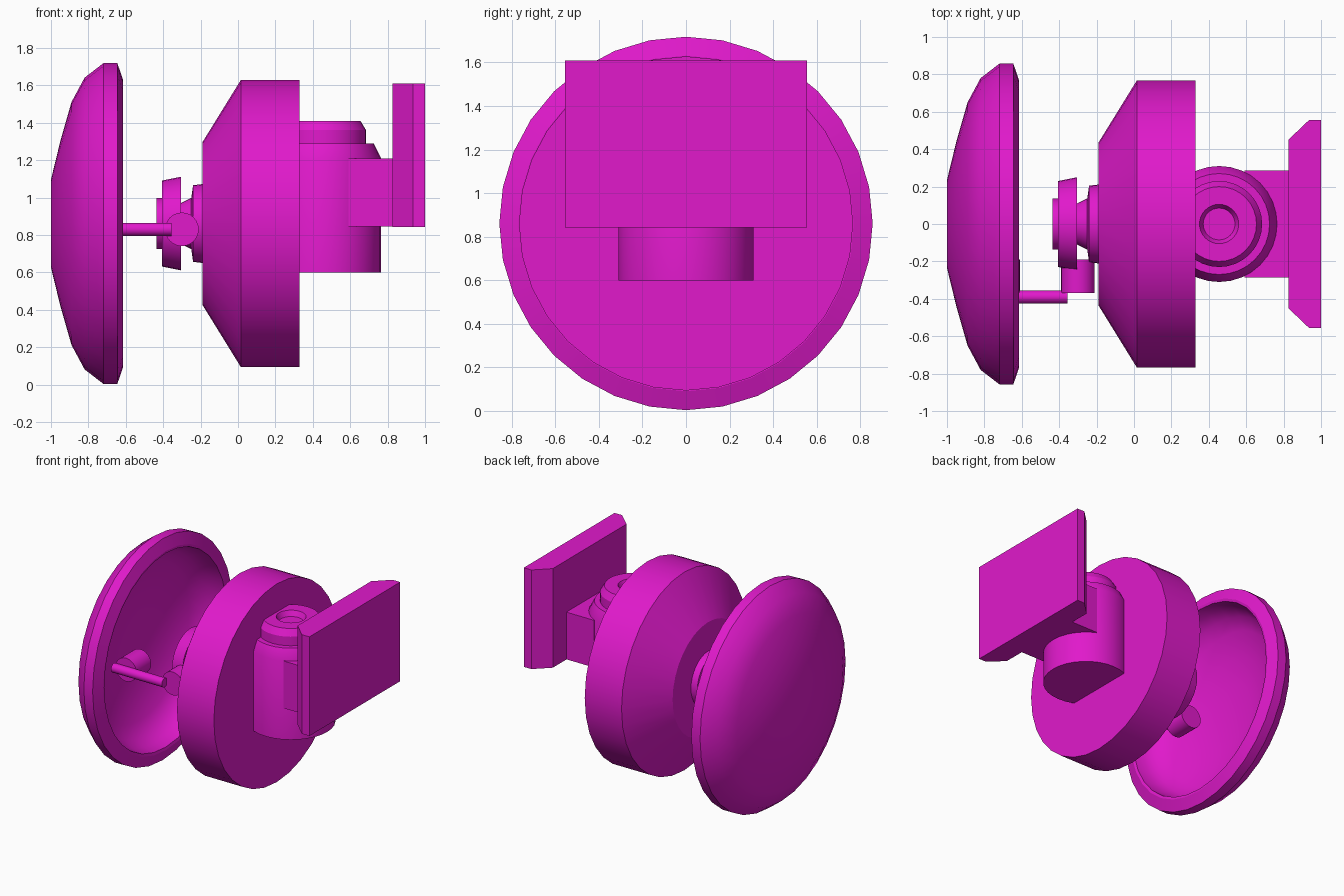
import bpy, bmesh, math
from mathutils import Vector

if "Cube" in bpy.data.objects:
    bpy.data.objects.remove(bpy.data.objects["Cube"])

CZ = 0.861  # height of the main axis

mat = bpy.data.materials.new("magenta")
mat.diffuse_color = (0.75, 0.01, 0.6, 1)
mat.use_nodes = True
mat.node_tree.nodes["Principled BSDF"].inputs["Base Color"].default_value = mat.diffuse_color


def finish(name, bm, smooth=None):
    bmesh.ops.recalc_face_normals(bm, faces=bm.faces)
    me = bpy.data.meshes.new(name)
    bm.to_mesh(me)
    bm.free()
    me.materials.append(mat)
    ob = bpy.data.objects.new(name, me)
    bpy.context.collection.objects.link(ob)
    if smooth:
        bpy.ops.object.select_all(action='DESELECT')
        ob.select_set(True)
        bpy.context.view_layer.objects.active = ob
        bpy.ops.object.shade_smooth_by_angle(angle=math.radians(smooth))
    return ob


def lathe(name, profile, origin, axis, sides=32, smooth=28):
    """Revolve (distance, radius) points round an axis, capping both ends."""
    bm = bmesh.new()
    a = Vector(axis)
    u = Vector((0, 0, 1)) if abs(a.z) < 0.5 else Vector((1, 0, 0))
    v = a.cross(u)
    rings = []
    for d, r in profile:
        ring = []
        for i in range(sides):
            t = 2 * math.pi * i / sides
            ring.append(bm.verts.new(Vector(origin) + a * d + (u * math.cos(t) + v * math.sin(t)) * r))
        rings.append(ring)
    for p, q in zip(rings, rings[1:]):
        for i in range(sides):
            j = (i + 1) % sides
            bm.faces.new((p[i], p[j], q[j], q[i]))
    bm.faces.new(rings[0])
    bm.faces.new(rings[-1])
    return finish(name, bm, smooth)


def prism(name, outline, z0, z1):
    """Extrude an xy outline upwards."""
    bm = bmesh.new()
    face = bm.faces.new([bm.verts.new((x, y, z0)) for x, y in outline])
    top = bmesh.ops.extrude_face_region(bm, geom=[face])["geom"]
    verts = [g for g in top if isinstance(g, bmesh.types.BMVert)]
    bmesh.ops.translate(bm, verts=verts, vec=(0, 0, z1 - z0))
    return finish(name, bm)


X, Y, Z = (1, 0, 0), (0, 1, 0), (0, 0, 1)

# Hollow dish cover
lathe("dish_cover", [(-1, 0.235), (-0.95, 0.44), (-0.89, 0.65), (-0.82, 0.78), (-0.72, 0.857),
                     (-0.645, 0.857), (-0.615, 0.77), (-0.62, 0.75), (-0.70, 0.735), (-0.78, 0.69),
                     (-0.84, 0.60), (-0.90, 0.42), (-0.94, 0.22)], (0, 0, CZ), X)

# Main drum with tapered front
lathe("drum", [(-0.19, 0.435), (0.015, 0.767), (0.33, 0.767)], (0, 0, CZ), X)

# Stepped knob on the drum front
lathe("front_knob", [(-0.435, 0.137), (-0.405, 0.137), (-0.405, 0.23), (-0.305, 0.25),
                     (-0.305, 0.11), (-0.25, 0.137), (-0.24, 0.205), (-0.18, 0.212)],
      (0, 0, CZ), X)

# Hinge pins and the rod joining them
for label, x in (("drum", -0.30), ("dish", -0.70)):
    lathe(label + "_hinge_pin", [(-0.37, 0.09), (-0.19, 0.09)], (x, 0, 0.83), Y, 24)
lathe("link_rod", [(-0.79, 0.035), (-0.355, 0.035)], (0, -0.39, 0.83), X, 16)

# Upright swivel post with recessed top
lathe("swivel_post", [(0.60, 0.31), (1.21, 0.31), (1.29, 0.27), (1.29, 0.23), (1.36, 0.23),
                      (1.41, 0.20), (1.41, 0.105), (1.37, 0.085)], (0.455, 0, 0), Z)

# Bracket arm and wall plate
prism("bracket_arm", [(0.59, -0.285), (0.83, -0.285), (0.83, 0.285), (0.59, 0.285)], 0.845, 1.21)
half = [(0.825, 0.45), (0.935, 0.555), (1.0, 0.555)]
prism("wall_plate", half + [(x, -y) for x, y in reversed(half)], 0.843, 1.61)
